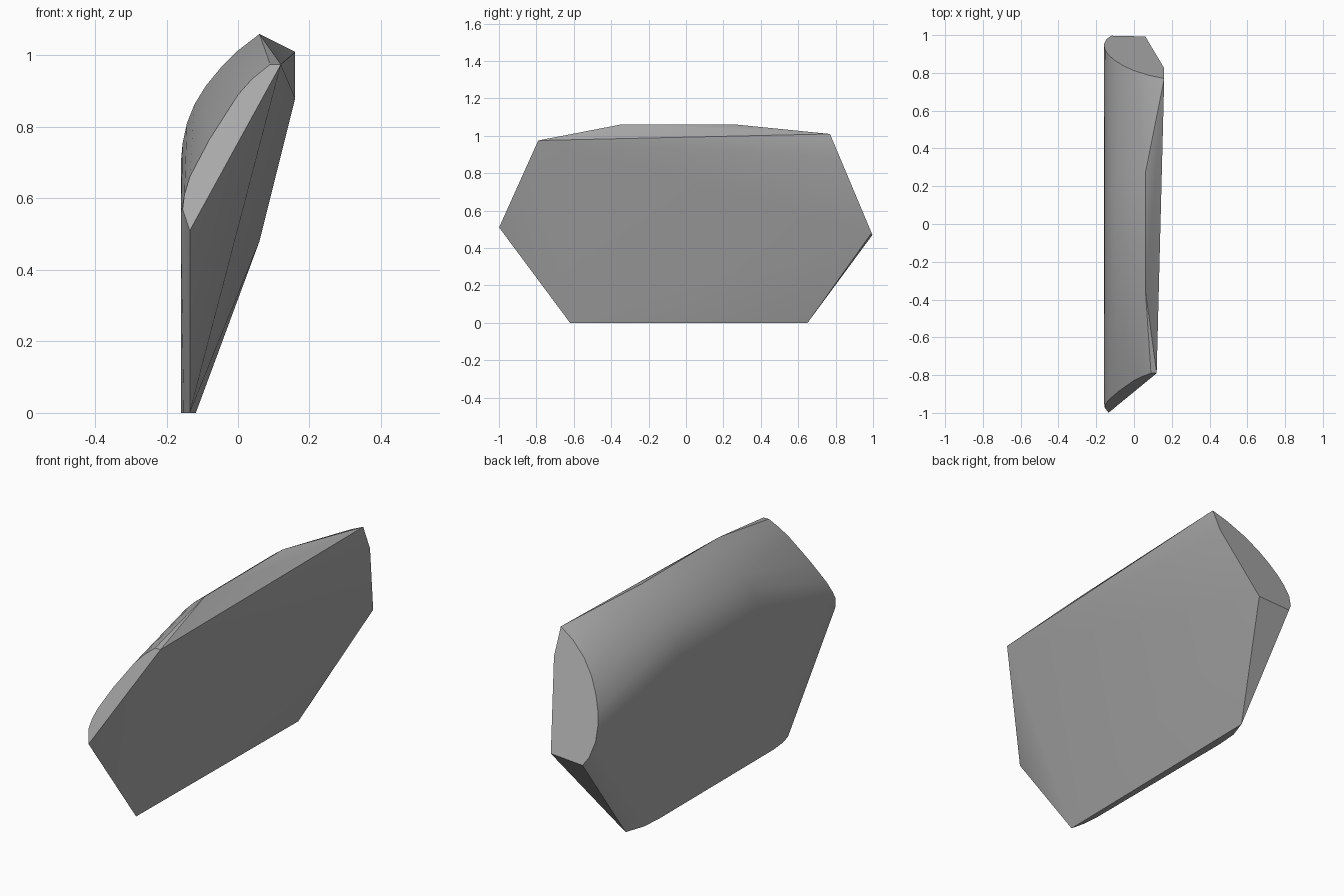
import bpy
import bmesh
import math

cube = bpy.data.objects.get("Cube")
if cube:
    bpy.data.objects.remove(cube, do_unlink=True)

# One grey stone material
stone = bpy.data.materials.new("stone_grey")
stone.use_nodes = True
grey = (0.4, 0.4, 0.4, 1)
stone.diffuse_color = grey
stone.node_tree.nodes["Principled BSDF"].inputs["Base Color"].default_value = grey


def back_y(z):
    """Sloping cut at the back end."""
    return 0.77 + 0.42 * (1.01 - z)


def front_y(z):
    """Sloping cut at the front end."""
    return -0.79 - 0.45 * (0.975 - z)


# Rounded shoulder sections as (x, z): middle of the slab and its two ends
middle_arc = [(-0.16, 0.7), (-0.155, 0.755), (-0.143, 0.81), (-0.122, 0.863),
              (-0.09, 0.915), (-0.048, 0.966), (0.0, 1.014), (0.06, 1.06)]
back_arc = [(-0.12, 0.47), (-0.145, 0.51), (-0.16, 0.58), (-0.153, 0.65),
            (-0.135, 0.71), (-0.105, 0.775), (-0.06, 0.845), (0.0, 0.91),
            (0.08, 0.97), (0.16, 1.01), (0.16, 0.88), (0.06, 0.48)]
front_arc = [(-0.135, 0.51), (-0.155, 0.57), (-0.15, 0.61), (-0.135, 0.66),
             (-0.08, 0.765), (0.0, 0.89), (0.04, 0.935), (0.09, 0.975), (0.12, 0.975)]

points = [(x, y, z) for y in (-0.35, 0.27) for x, z in middle_arc]
points += [(x, back_y(z), z) for x, z in back_arc]
points += [(x, front_y(z), z) for x, z in front_arc]

# Upright back edges and the narrow foot
points += [(-0.16, -0.94, 0.56), (-0.16, 0.44, 0), (-0.16, -0.47, 0),
           (-0.152, 0.55, 0), (-0.152, -0.55, 0),
           (-0.118, 0.65, 0), (-0.135, -0.62, 0)]

# Wrap the sections into one solid stone
bm = bmesh.new()
for p in points:
    bm.verts.new(p)
hull = bmesh.ops.convex_hull(bm, input=bm.verts)
loose = [v for v in bm.verts if not v.link_faces]
bmesh.ops.delete(bm, geom=loose, context='VERTS')
bmesh.ops.dissolve_limit(bm, angle_limit=math.radians(1),
                         verts=bm.verts, edges=bm.edges)
bmesh.ops.recalc_face_normals(bm, faces=bm.faces)

mesh = bpy.data.meshes.new("rock_slab")
bm.to_mesh(mesh)
bm.free()
mesh.materials.append(stone)
rock = bpy.data.objects.new("rock_slab", mesh)
bpy.context.collection.objects.link(rock)

# Smooth shoulder, crisp cut ends
bpy.ops.object.select_all(action='DESELECT')
rock.select_set(True)
bpy.context.view_layer.objects.active = rock
bpy.ops.object.shade_smooth_by_angle(angle=math.radians(30))
